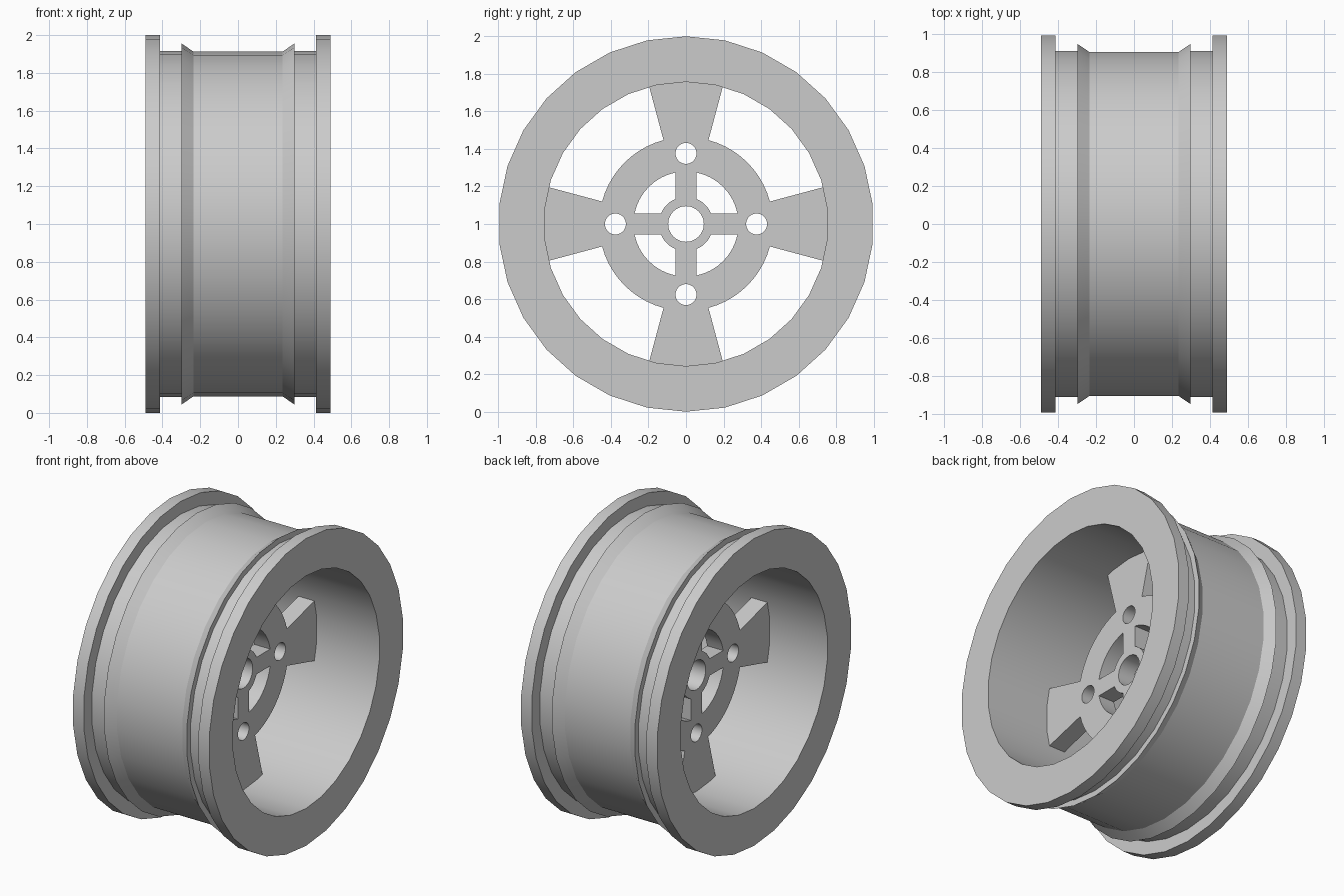
import bpy, bmesh
from math import sin, cos, asin, pi, radians
from mathutils import Matrix, Vector

cube = bpy.data.objects.get("Cube")
if cube:
    bpy.data.objects.remove(cube)

SIDES = 30
CENTRE = Vector((0, 0, 1))

metal = bpy.data.materials.new("grey_metal")
metal.use_nodes = True
grey = (0.6, 0.6, 0.6, 1)
metal.diffuse_color = grey
metal.node_tree.nodes["Principled BSDF"].inputs["Base Color"].default_value = grey


def select_only(obj):
    bpy.ops.object.select_all(action='DESELECT')
    obj.select_set(True)
    bpy.context.view_layer.objects.active = obj


def arc(radius, start, end, steps):
    return [(radius * cos(start + (end - start) * i / steps),
             radius * sin(start + (end - start) * i / steps)) for i in range(steps + 1)]


def turned(points, quarter, offset=0.0):
    """Shift points outward along x, then turn them by quarter turns."""
    c, s = cos(quarter * pi / 2), sin(quarter * pi / 2)
    return [((x + offset) * c - y * s, (x + offset) * s + y * c) for x, y in points]


# Rim: half section (x, radius) mirrored, then revolved around the axle
half = [(0.235, 0.912), (0.298, 0.955), (0.298, 0.917), (0.413, 0.917),
        (0.413, 1.0), (0.49, 1.0), (0.49, 0.757)]
section = half + [(-x, r) for x, r in reversed(half)]
bm = bmesh.new()
verts = [bm.verts.new((x, 0, r)) for x, r in section]
edges = [bm.edges.new((verts[i - 1], verts[i])) for i in range(len(verts))]
bmesh.ops.spin(bm, geom=verts + edges, axis=(1, 0, 0), cent=(0, 0, 0),
               angle=2 * pi, steps=SIDES, use_merge=True)
bmesh.ops.remove_doubles(bm, verts=bm.verts, dist=1e-4)
bmesh.ops.recalc_face_normals(bm, faces=bm.faces)
mesh = bpy.data.meshes.new("rim")
bm.to_mesh(mesh)
bm.free()
rim = bpy.data.objects.new("rim", mesh)
bpy.context.collection.objects.link(rim)
rim.location = CENTRE
mesh.materials.append(metal)

# Spoke plate: outline, windows and holes as a filled flat curve
RING, SPOKE_HALF = 0.463, radians(15)
OPEN, HUB, ARM_HALF = 0.28, 0.145, 0.055
outline, loops = [], []
spoke = arc(0.768, -SPOKE_HALF, SPOKE_HALF, 6) + arc(RING, SPOKE_HALF, pi / 2 - SPOKE_HALF, 10)
a, b = asin(ARM_HALF / OPEN), asin(ARM_HALF / HUB)
window = arc(OPEN, a, pi / 2 - a, 8) + arc(HUB, pi / 2 - b, b, 6)
circle = arc(1, 0, 2 * pi, 24)[:-1]
bolt = [(x * 0.056, y * 0.056) for x, y in circle]
for q in range(4):
    outline += turned(spoke, q)
    loops += [turned(window, q), turned(bolt, q, 0.376)]
loops += [outline, [(x * 0.095, y * 0.095) for x, y in circle]]

curve = bpy.data.curves.new("spoke_plate", 'CURVE')
curve.dimensions = '2D'
curve.fill_mode = 'BOTH'
curve.extrude = 0.0575
for loop in loops:
    spline = curve.splines.new('POLY')
    spline.points.add(len(loop) - 1)
    for point, (x, y) in zip(spline.points, loop):
        point.co = (x, y, 0, 1)
    spline.use_cyclic_u = True
curve.materials.append(metal)
plate = bpy.data.objects.new("spoke_plate", curve)
bpy.context.collection.objects.link(plate)
plate.rotation_euler = (pi / 2, 0, pi / 2)
plate.location = CENTRE + Vector((-0.018, 0, 0))
select_only(plate)
bpy.ops.object.convert(target='MESH')

# Weld the plate walls to its faces
bm = bmesh.new()
bm.from_mesh(plate.data)
bmesh.ops.remove_doubles(bm, verts=bm.verts, dist=1e-4)
bmesh.ops.recalc_face_normals(bm, faces=bm.faces)
bm.to_mesh(plate.data)
bm.free()

for obj in (rim, plate):
    select_only(obj)
    bpy.ops.object.shade_smooth_by_angle(angle=radians(30))
